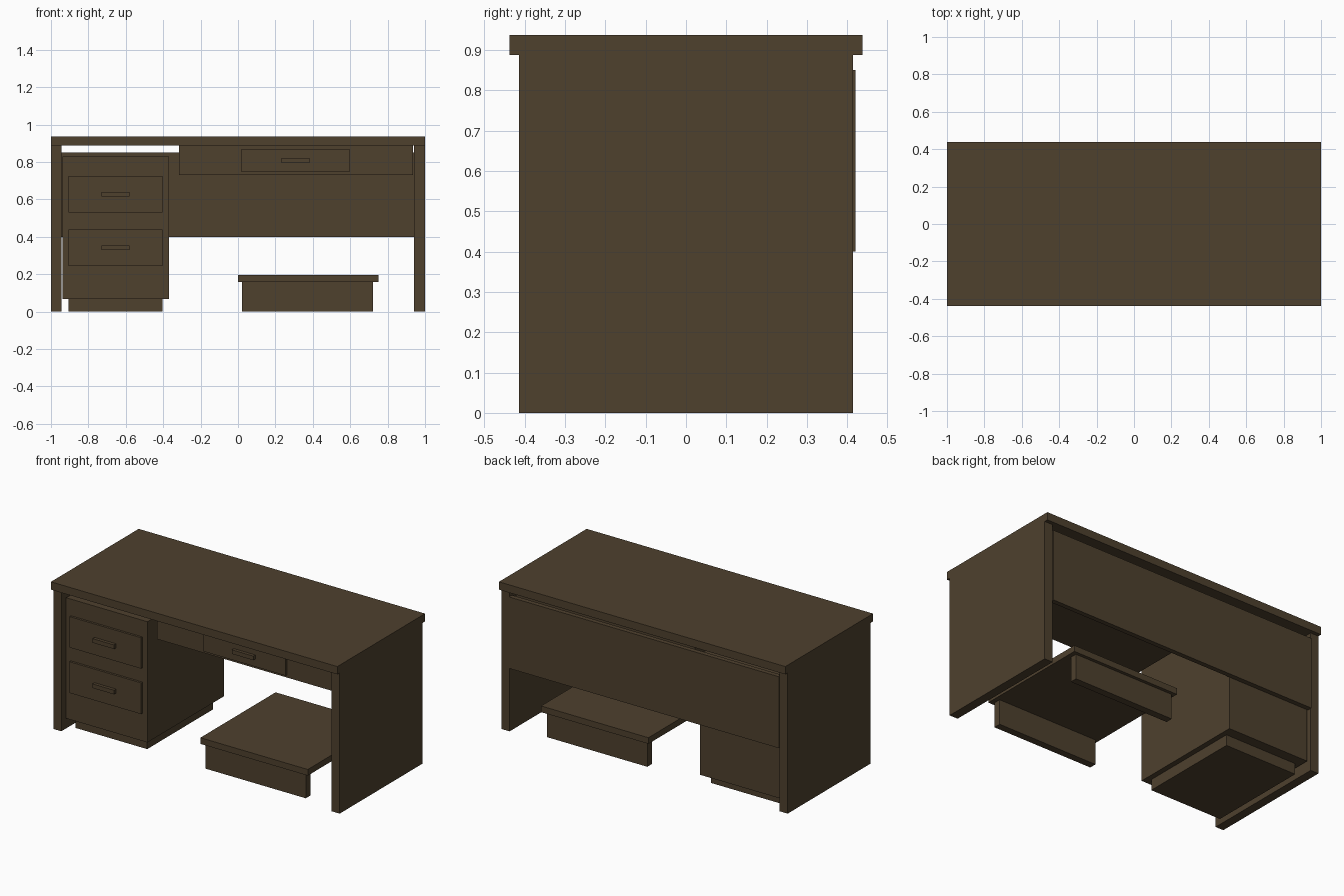
import bpy

if "Cube" in bpy.data.objects:
    bpy.data.objects.remove(bpy.data.objects["Cube"])

wood = bpy.data.materials.new("dark_wood")
wood.diffuse_color = (0.077, 0.052, 0.027, 1)
wood.use_nodes = True
wood.node_tree.nodes["Principled BSDF"].inputs["Base Color"].default_value = wood.diffuse_color


def box(name, x, y, z):
    """Flat-faced box from (min, max) ranges on each axis."""
    bpy.ops.mesh.primitive_cube_add(size=1)
    ob = bpy.context.object
    ob.name = name
    centre = [(a + b) / 2 for a, b in (x, y, z)]
    size = [b - a for a, b in (x, y, z)]
    for v in ob.data.vertices:
        v.co = [v.co[i] * size[i] for i in range(3)]
    ob.location = centre
    ob.data.materials.append(wood)
    return ob


def drawer(name, x, z, y_front):
    """Raised drawer front with a bar handle at its centre."""
    box(name + "_front", x, (y_front - 0.014, y_front), z)
    cx, cz = sum(x) / 2, sum(z) / 2
    box(name + "_handle", (cx - 0.075, cx + 0.075),
        (y_front - 0.034, y_front - 0.014), (cz - 0.013, cz + 0.013))


# Top and side panels
box("desk_top", (-1, 1), (-0.4375, 0.4375), (0.888, 0.9375))
box("left_side_panel", (-1, -0.944), (-0.414, 0.414), (0, 0.888))
box("right_side_panel", (0.942, 1), (-0.414, 0.414), (0, 0.888))

# Back modesty panel
box("back_panel", (-0.944, 0.942), (0.39, 0.42), (0.40, 0.851))

# Drawer pedestal on a plinth
box("pedestal", (-0.938, -0.37), (-0.375, 0.39), (0.068, 0.83))
box("pedestal_plinth", (-0.905, -0.403), (-0.33, 0.325), (0, 0.068))
drawer("upper_drawer", (-0.905, -0.405), (0.53, 0.725), -0.375)
drawer("lower_drawer", (-0.905, -0.405), (0.243, 0.44), -0.375)

# Centre drawer housing
box("centre_drawer_housing", (-0.315, 0.936), (-0.36, 0.36), (0.73, 0.888))
drawer("centre_drawer", (0.02, 0.595), (0.747, 0.87), -0.36)

# Footrest: slab on two cross boards
box("footrest_top", (0, 0.75), (-0.375, 0.375), (0.158, 0.197))
box("footrest_front_board", (0.022, 0.722), (-0.355, -0.31), (0, 0.158))
box("footrest_back_board", (0.022, 0.722), (0.31, 0.355), (0, 0.158))
